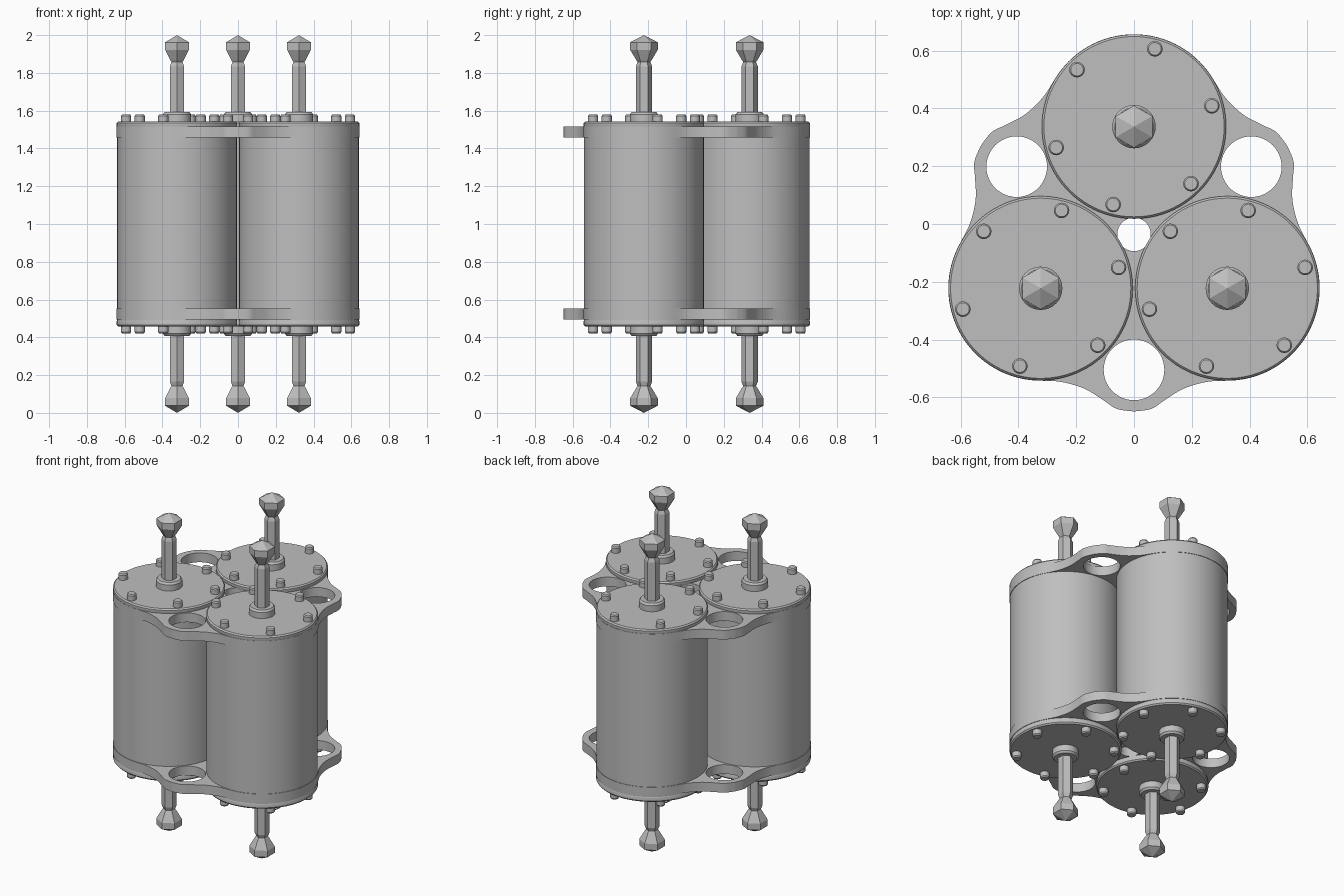
import bpy, bmesh
from math import sin, cos, pi, radians

if "Cube" in bpy.data.objects:
    bpy.data.objects.remove(bpy.data.objects["Cube"])

grey = bpy.data.materials.new("machined grey")
grey.use_nodes = True
colour = (0.52, 0.52, 0.52, 1)
grey.diffuse_color = colour
grey.node_tree.nodes["Principled BSDF"].inputs["Base Color"].default_value = colour

MID_Y = -0.036     # centre of the three-cylinder cluster
SPREAD = 0.373     # cluster centre to cylinder axis
RADIUS = 0.32


def finish(ob, smooth):
    bpy.ops.object.select_all(action="DESELECT")
    ob.select_set(True)
    bpy.context.view_layer.objects.active = ob
    if smooth:
        bpy.ops.object.shade_smooth_by_angle(angle=radians(30))


def lathe(name, profile, sides, x, y, flip=False, phase=0.0, smooth=True):
    """Closed solid of revolution; flip mirrors it to the lower end."""
    bm = bmesh.new()
    rings = []
    for r, z in profile:
        z = 2 - z if flip else z
        if r == 0:
            rings.append([bm.verts.new((0, 0, z))])
        else:
            rings.append([bm.verts.new((r * cos(phase + 2 * pi * i / sides),
                                        r * sin(phase + 2 * pi * i / sides), z))
                          for i in range(sides)])
    for low, high in zip(rings, rings[1:]):
        for i in range(sides):
            j = (i + 1) % sides
            if len(high) == 1:
                bm.faces.new((low[i], low[j], high[0]))
            else:
                bm.faces.new((low[i], low[j], high[j], high[i]))
    for ring in (rings[0], rings[-1]):
        if len(ring) > 1:
            bm.faces.new(ring)
    bmesh.ops.recalc_face_normals(bm, faces=bm.faces)
    mesh = bpy.data.meshes.new(name)
    bm.to_mesh(mesh)
    bm.free()
    mesh.materials.append(grey)
    ob = bpy.data.objects.new(name, mesh)
    ob.location = (x, y, 0)
    bpy.context.collection.objects.link(ob)
    finish(ob, smooth)
    return ob


def circle(cx, cy, r, n):
    return [(cx + r * cos(2 * pi * i / n), cy + r * sin(2 * pi * i / n)) for i in range(n)]


def smooth_points(pts, steps=5):
    """Catmull-Rom interpolation through a few profile points."""
    p = [pts[0]] + pts + [pts[-1]]
    out = []
    for a, b, c, d in zip(p, p[1:], p[2:], p[3:]):
        for s in range(steps):
            t = s / steps
            out.append(tuple(0.5 * (2 * b[k] + (c[k] - a[k]) * t
                             + (2 * a[k] - 5 * b[k] + 4 * c[k] - d[k]) * t * t
                             + (3 * b[k] - a[k] - 3 * c[k] + d[k]) * t ** 3)
                             for k in (0, 1)))
    return out + [pts[-1]]


def bracket(name, z, thickness):
    """Three-lobed clamp plate with lug holes and a centre hole."""
    half = [(0.0, 0.613), (0.06, 0.604), (0.105, 0.575), (0.17, 0.535),
            (0.25, 0.511), (SPREAD * sin(pi / 3), SPREAD / 2 + RADIUS)]
    half = smooth_points(half)
    lug = [(-v, u) for v, u in reversed(half)] + half[1:]
    outline, holes = [], [circle(0, MID_Y, 0.058, 32)]
    for k in range(3):
        a = -pi / 2 + k * 2 * pi / 3
        outline += [(u * cos(a) - v * sin(a), MID_Y + u * sin(a) + v * cos(a)) for v, u in lug]
        c = a + pi / 3
        cx, cy = SPREAD * cos(c), MID_Y + SPREAD * sin(c)
        for i in range(1, 32):
            t = a + i / 32 * 2 * pi / 3
            outline.append((cx + RADIUS * cos(t), cy + RADIUS * sin(t)))
        holes.append(circle(0.469 * cos(a), MID_Y + 0.469 * sin(a), 0.105, 48))
    curve = bpy.data.curves.new(name, "CURVE")
    curve.dimensions = "2D"
    curve.fill_mode = "BOTH"
    curve.extrude = thickness / 2
    for pts in [outline] + holes:
        spline = curve.splines.new("POLY")
        spline.points.add(len(pts) - 1)
        for point, (x, y) in zip(spline.points, pts):
            point.co = (x, y, 0, 1)
        spline.use_cyclic_u = True
    curve.materials.append(grey)
    ob = bpy.data.objects.new(name, curve)
    ob.location.z = z
    bpy.context.collection.objects.link(ob)
    finish(ob, False)
    bpy.ops.object.convert(target="MESH")
    finish(bpy.context.view_layer.objects.active, True)


lid = [(0.317, 1.51), (0.319, 1.515), (0.319, 1.534), (0.312, 1.542)]
boss = [(0.075, 1.54), (0.075, 1.58), (0.066, 1.592)]
bolt = [(0.027, 1.54), (0.027, 1.572), (0.022, 1.579)]
# Hexagonal shaft, narrow neck and faceted pointed head
shaft = [(0.043, 1.54), (0.043, 1.835), (0.034, 1.858), (0.041, 1.868),
         (0.073, 1.922), (0.073, 1.962), (0, 2.0)]

for place, angle in (("rear", 90), ("right", 210), ("left", 330)):
    x = SPREAD * cos(radians(angle))
    y = MID_Y + SPREAD * sin(radians(angle))
    lathe(place + "_cylinder_body", [(0.317, 0.47), (0.317, 1.53)], 96, x, y)
    for end, flip in (("upper", False), ("lower", True)):
        label = place + "_" + end
        lathe(label + "_lid", lid, 96, x, y, flip)
        lathe(label + "_boss", boss, 32, x, y, flip)
        lathe(label + "_hex_shaft", shaft, 6, x, y, flip, pi / 2, smooth=False)
        # Six bolts around each lid
        for k in range(6):
            t = radians(15 + 60 * k)
            lathe(f"{label}_bolt_{k + 1}", bolt, 16, x + 0.279 * cos(t), y + 0.279 * sin(t), flip)

bracket("upper_bracket", 1.486, 0.058)
bracket("lower_bracket", 0.524, 0.058)
